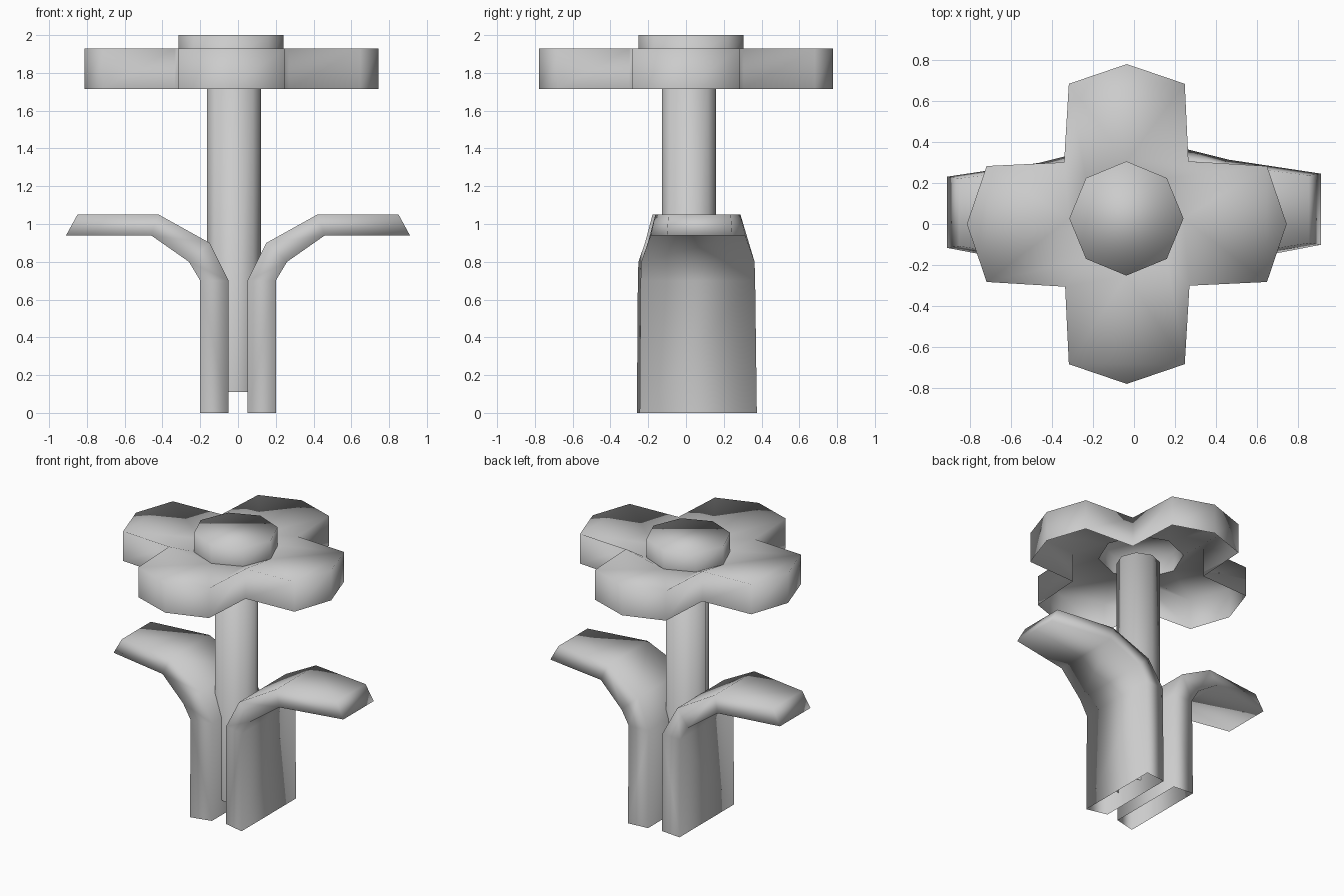
import bpy, bmesh, math

cube = bpy.data.objects.get("Cube")
if cube:
    bpy.data.objects.remove(cube)

grey = bpy.data.materials.new("plain_grey")
grey.use_nodes = True
COLOUR = (0.6, 0.6, 0.6, 1)
grey.diffuse_color = COLOUR
grey.node_tree.nodes["Principled BSDF"].inputs["Base Color"].default_value = COLOUR


def finish(name, bm):
    bmesh.ops.recalc_face_normals(bm, faces=bm.faces)
    mesh = bpy.data.meshes.new(name)
    bm.to_mesh(mesh)
    bm.free()
    mesh.materials.append(grey)
    for poly in mesh.polygons:
        poly.use_smooth = True
    obj = bpy.data.objects.new(name, mesh)
    bpy.context.collection.objects.link(obj)
    return obj


def add_ring(bm, outline, z):
    return [bm.verts.new((x, y, z)) for x, y in outline]


def skin(bm, a, b):
    """Join two closed rings of vertices with quads."""
    for i in range(len(a)):
        j = (i + 1) % len(a)
        bm.faces.new((a[i], a[j], b[j], b[i]))


def prism(name, outline, z0, z1):
    bm = bmesh.new()
    low, high = add_ring(bm, outline, z0), add_ring(bm, outline, z1)
    skin(bm, low, high)
    bm.faces.new(high)
    return finish(name, bm)


def octagon(cx, cy, r):
    return [(cx + r * math.cos(i * math.pi / 4), cy + r * math.sin(i * math.pi / 4))
            for i in range(8)]


# Flower head: one lobe outline turned four times, open underneath
lobe = [(0.305, -0.3), (0.682, -0.282), (0.778, 0), (0.682, 0.282)]
outline = []
for k in range(4):
    c, s = round(math.cos(k * math.pi / 2)), round(math.sin(k * math.pi / 2))
    outline += [(c * x - s * y - 0.035, s * x + c * y) for x, y in lobe]
centre = octagon(-0.037, 0.027, 0.278)

bm = bmesh.new()
rim = add_ring(bm, outline, 1.93)
skin(bm, add_ring(bm, outline, 1.715), rim)
hub = add_ring(bm, centre, 1.868)
# Top of the petals dips from the rim to the hub
for k in range(4):
    notch, left, tip, right = rim[4 * k:4 * k + 4]
    axis = hub[2 * k]
    bm.faces.new((left, tip, right))
    bm.faces.new((left, right, axis))
    bm.faces.new((notch, left, axis, hub[2 * k - 1]))
    bm.faces.new((right, rim[(4 * k + 4) % 16], hub[2 * k + 1], axis))
finish("petals", bm)

# Flower centre and stem
prism("flower_centre", centre, 1.868, 2.0)
prism("stem", octagon(-0.022, 0.016, 0.143), 0.11, 1.82)

# Leaves: (outer x, z), (inner x, z), outer and inner half widths, outer and inner middle y
stations = [
    ((0.20, 0.0), (0.05, 0.0), 0.31, 0.285, 0.065, 0.075),
    ((0.20, 0.7), (0.05, 0.7), 0.303, 0.28, 0.063, 0.073),
    ((0.26, 0.8), (0.15, 0.9), 0.300, 0.265, 0.063, 0.063),
    ((0.46, 0.94), (0.42, 1.05), 0.250, 0.225, 0.063, 0.063),
    ((0.91, 0.94), (0.85, 1.05), 0.173, 0.165, 0.072, 0.072),
]
for name, side, shift in (("left_leaf", 1, 0), ("right_leaf", -1, -0.015)):
    bm = bmesh.new()
    rings = []
    for (ox, oz), (ix, iz), wo, wi, mo, mi in stations:
        corners = [(ox, mo - wo, oz), (ox, mo + wo, oz), (ix, mi + wi, iz), (ix, mi - wi, iz)]
        rings.append([bm.verts.new((side * x, y + shift, z)) for x, y, z in corners])
    for a, b in zip(rings, rings[1:]):
        skin(bm, a, b)
    bm.faces.new(rings[-1])
    finish(name, bm)
